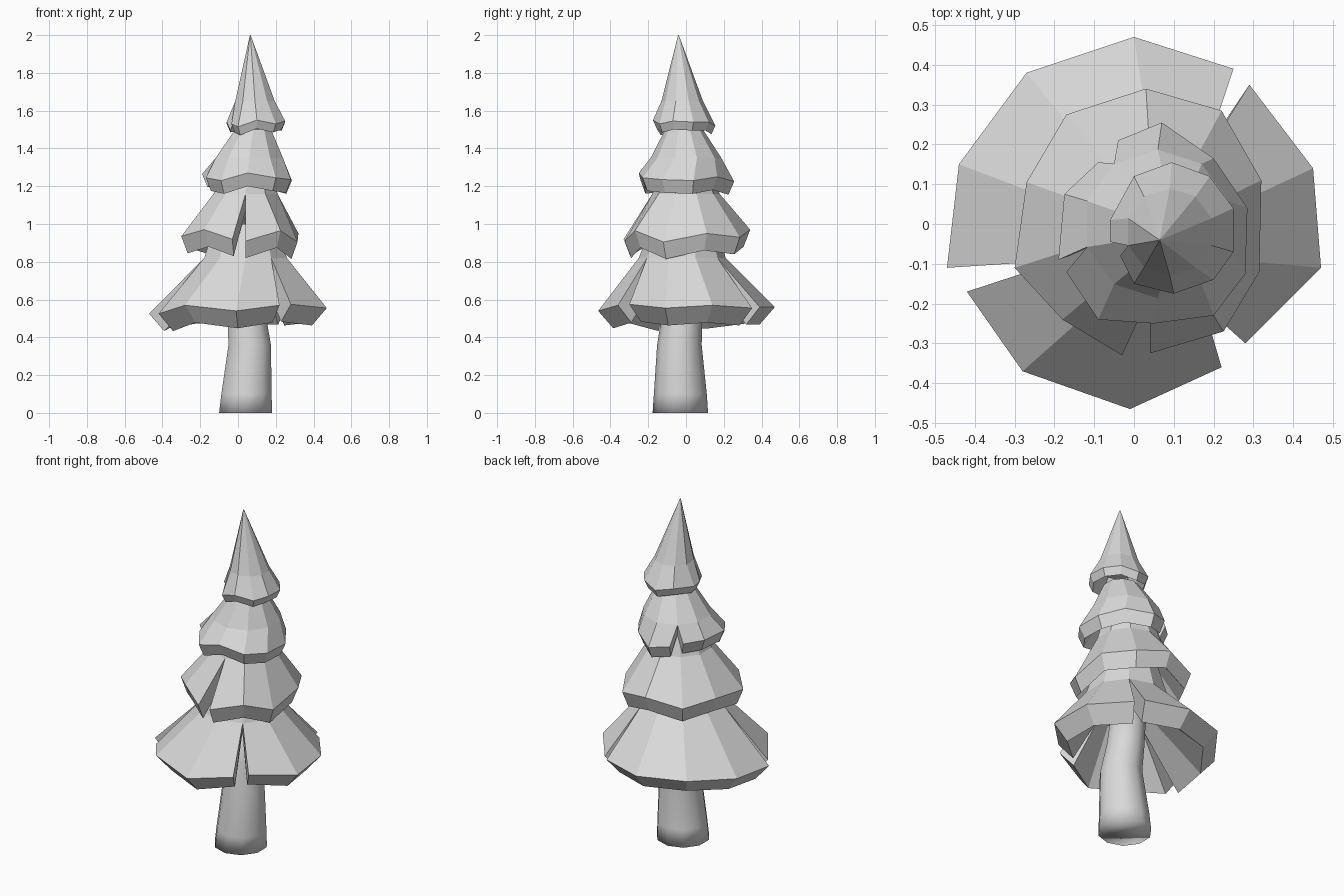
import bpy
import bmesh
from math import cos, sin, radians
from mathutils import Vector

SIDES = 10

cube = bpy.data.objects.get("Cube")
if cube:
    bpy.data.objects.remove(cube, do_unlink=True)

grey = bpy.data.materials.new("plain grey")
grey.use_nodes = True
grey.diffuse_color = (0.7, 0.7, 0.7, 1)
grey.node_tree.nodes["Principled BSDF"].inputs["Base Color"].default_value = (0.7, 0.7, 0.7, 1)


def finish(bm, name):
    bmesh.ops.recalc_face_normals(bm, faces=bm.faces)
    mesh = bpy.data.meshes.new(name)
    bm.to_mesh(mesh)
    bm.free()
    mesh.materials.append(grey)
    obj = bpy.data.objects.new(name, mesh)
    bpy.context.collection.objects.link(obj)
    return obj


def make_ring(bm, ring):
    x, y, z, radius = ring
    angles = [radians(18 + k * 360 / SIDES) for k in range(SIDES)]
    return [bm.verts.new((x + radius * cos(a), y + radius * sin(a), z)) for a in angles]


def bridge(bm, low, high):
    for k in range(SIDES):
        n = (k + 1) % SIDES
        bm.faces.new((low[k], low[n], high[n], high[k]))


def branch_tier(name, top, waist, inset, drop, corner, flaps):
    """Thick flared skirt made of flaps, slit open between them up to the waist."""
    bm = bmesh.new()
    core = (waist[0], waist[1], waist[2] - drop, waist[3] - inset)
    tops, waists, cores = (make_ring(bm, r) for r in (top, waist, core))
    bridge(bm, waists, tops)
    bm.faces.new(tops)
    bm.faces.new(cores)
    axis = Vector(waist[:2])

    for flap in flaps:
        # Rim corners and the lip tucked in below them
        strip = []
        for x, y, z in flap:
            inward = (axis - Vector((x, y))).normalized() * inset
            rim = bm.verts.new((x, y, z))
            lip = bm.verts.new((x + inward.x, y + inward.y, z - drop))
            k = corner % SIDES
            strip.append((waists[k], rim, lip, cores[k]))
            corner += 1
        corner -= 1

        # Outer surface, rim band and underside, then the slit walls
        for a, b in zip(strip, strip[1:]):
            for i in range(3):
                bm.faces.new((a[i], a[i + 1], b[i + 1], b[i]))
        for end in (strip[0], strip[-1]):
            bm.faces.new(end)
    return finish(bm, name)


# Tiers: rings are (x, y, z, radius), flaps list rim corners
branch_tier(
    "bottom_branches", (0.04, -0.01, 1.0, 0.17), (0.04, -0.02, 0.82, 0.23), 0.08, 0.092, 8, [
        [(.28, -.3, .575), (.47, -.11, .555), (.45, .14, .57), (.29, .35, .555)],
        [(.25, .39, .56), (0, .47, .56), (-.27, .38, .565), (-.44, .15, .54), (-.47, -.11, .525)],
        [(-.42, -.17, .525), (-.28, -.37, .57), (-.01, -.465, .54), (.22, -.36, .57)]])
branch_tier(
    "lower_branches", (0.05, 0, 1.32, 0.13), (0.04, 0, 1.16, 0.178), 0.035, 0.09, 7, [
        [(.04, -.325, .91), (.225, -.27, .965), (.315, -.12, .905), (.32, .11, .95),
         (.22, .285, .93), (.03, .34, .97), (-.17, .275, .93), (-.27, .105, .955),
         (-.3, -.11, .935), (-.18, -.24, .97), (-.03, -.33, .92)]])
branch_tier(
    "upper_branches", (0.08, -0.01, 1.5, 0.1), (0.06, 0, 1.35, 0.187), 0.03, 0.07, 3, [
        [(-.09, .155, 1.25), (-.175, .075, 1.265), (-.19, -.09, 1.265)],
        [(-.17, -.12, 1.245), (-.09, -.24, 1.23),
         (.05, -.25, 1.27), (.2, -.23, 1.245), (.28, -.125, 1.235), (.285, .04, 1.23),
         (.2, .165, 1.25), (.07, .255, 1.225), (-.04, .21, 1.24)]])
branch_tier(
    "tree_top", (0.065, -0.04, 2.0, 0.002), (0.09, -0.02, 1.65, 0.11), 0.02, 0.045, 5, [
        [(-.035, -.08, 1.53), (0, -.15, 1.515), (.1, -.175, 1.55), (.2, -.14, 1.53),
         (.25, -.07, 1.545), (.25, .04, 1.54), (.19, .12, 1.54), (.095, .155, 1.52),
         (0, .12, 1.54), (-.06, .01, 1.53), (-.06, -.045, 1.54)]])

# Trunk: bent tapering tube, smooth all over
bm = bmesh.new()
rings = [make_ring(bm, r) for r in (
    (0.04, -0.03, 0, 0.147),
    (0.045, -0.03, 0.1, 0.14),
    (0.062, -0.035, 0.36, 0.118),
    (0.045, -0.02, 0.52, 0.107),
    (0.03, 0, 0.8, 0.095))]
for low, high in zip(rings, rings[1:]):
    bridge(bm, low, high)
bm.faces.new(rings[0])
bm.faces.new(rings[-1])
trunk = finish(bm, "trunk")
trunk.data.shade_smooth()
